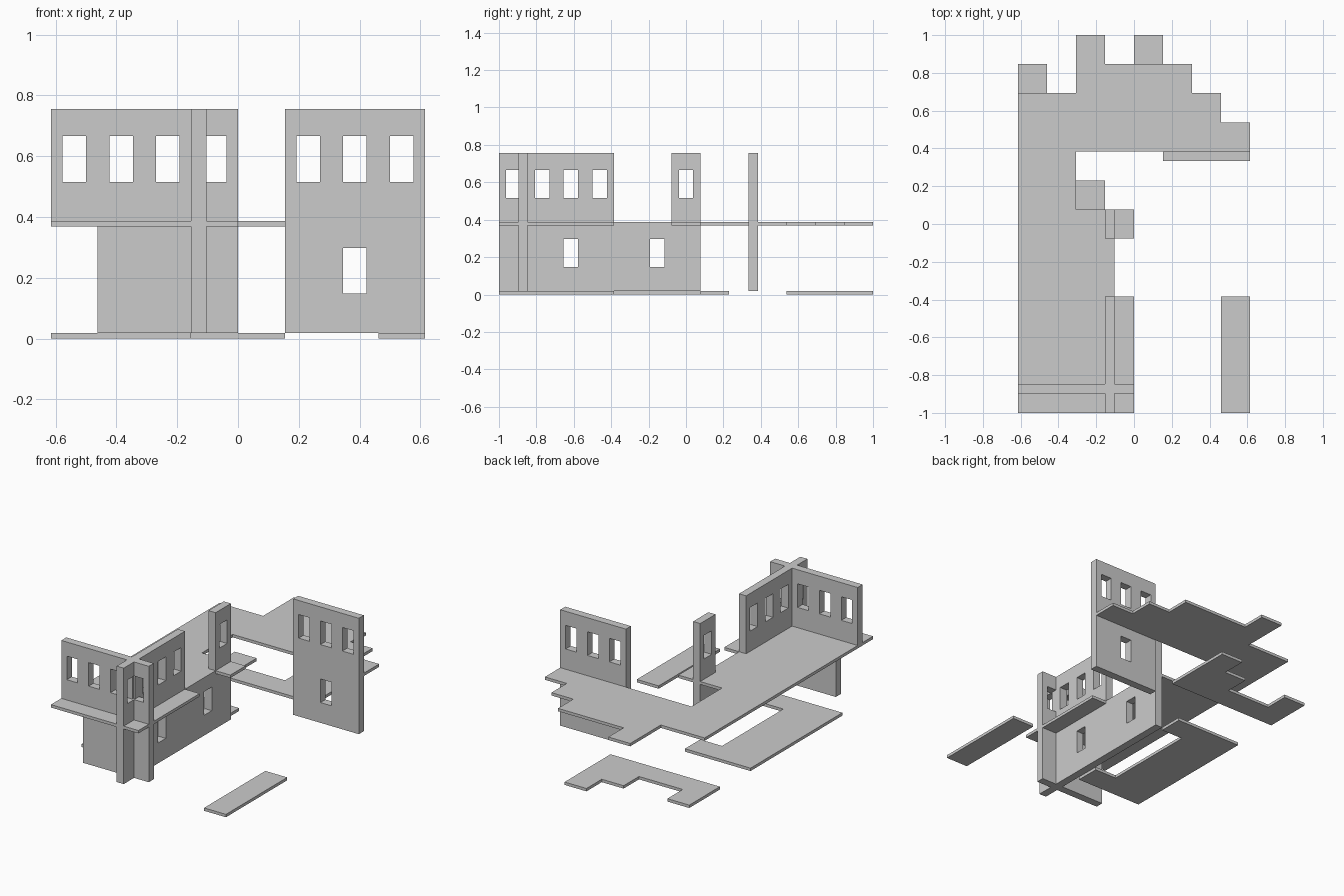
import bpy, bmesh, math
from mathutils import Matrix, Vector

if "Cube" in bpy.data.objects:
    bpy.data.objects.remove(bpy.data.objects["Cube"])

C = 2 / 13            # plan cell size
X0, Y0 = -4 * C, -1.0  # plan corner
SLAB = 0.0185         # slab thickness
STOREY = 0.3685       # floor to floor
WALL = 0.05           # wall thickness


def plate(name, us, vs, keep, depth, matrix):
    """Flat grid of kept cells, thickened along local z, then placed."""
    bm = bmesh.new()
    grid = [[bm.verts.new((u, v, 0)) for v in vs] for u in us]
    for i in range(len(us) - 1):
        for j in range(len(vs) - 1):
            if keep(i, j):
                bm.faces.new((grid[i][j], grid[i + 1][j], grid[i + 1][j + 1], grid[i][j + 1]))
    bmesh.ops.delete(bm, geom=[v for v in bm.verts if not v.link_faces], context='VERTS')
    ext = bmesh.ops.extrude_face_region(bm, geom=bm.faces[:], use_keep_orig=True)
    top = [g for g in ext['geom'] if isinstance(g, bmesh.types.BMVert)]
    bmesh.ops.translate(bm, verts=top, vec=(0, 0, depth))
    bmesh.ops.dissolve_limit(bm, angle_limit=math.radians(1), verts=bm.verts[:], edges=bm.edges[:])
    bmesh.ops.transform(bm, matrix=matrix, verts=bm.verts[:])
    bmesh.ops.recalc_face_normals(bm, faces=bm.faces[:])
    me = bpy.data.meshes.new(name)
    bm.to_mesh(me)
    bm.free()
    ob = bpy.data.objects.new(name, me)
    bpy.context.collection.objects.link(ob)
    return ob


def slab(name, rows, z):
    """Floor slab from a plan, first text row is the back."""
    rows = rows.split()[::-1]
    us = [X0 + i * C for i in range(9)]
    vs = [Y0 + j * C for j in range(14)]
    plate(name, us, vs, lambda i, j: rows[j][i] == '#', SLAB, Matrix.Translation((0, 0, z)))


def wall(name, axis, line, start, cells, level):
    """Wall along an axis; 'o' is a cell with a window, '#' a blank cell."""
    z = SLAB + level * STOREY
    us = [0.0]
    for k in range(len(cells)):
        us += [(k + 0.25) * C, (k + 0.75) * C]
    us.append(len(cells) * C)
    vs = [0, 0.129, 0.279, STOREY]

    def keep(i, j):
        return not (i % 2 == 1 and j == 1 and cells[i // 2] == 'o')

    if axis == 'x':   # faces the front, thickness towards -y
        m = Matrix(((1, 0, 0, X0 + start * C), (0, 0, -1, Y0 + line * C), (0, 1, 0, z), (0, 0, 0, 1)))
    else:             # faces the right, thickness towards +x
        m = Matrix(((0, 0, 1, X0 + line * C), (1, 0, 0, Y0 + start * C), (0, 1, 0, z), (0, 0, 0, 1)))
    plate(name, us, vs, keep, WALL, m)


# Ground floor slabs
slab("ground_floor", """
....#...
#..##...
#####...
........
........
###.....
##......
##......
##......
##.....#
###....#
.......#
.......#""", 0)

# Upper floor slab
slab("upper_floor", """
..#.....
..####..
#######.
########
##......
##......
####....
###.....
###.....
####....
####....
####....
####....""", STOREY)

# Front walls (facing -y)
wall("front_wall_lower", 'x', 1, 1, "###", 0)
wall("front_wall_upper", 'x', 1, 0, "oooo", 1)
wall("rear_wall_lower", 'x', 9, 5, "#o#", 0)
wall("rear_wall_upper", 'x', 9, 5, "ooo", 1)

# Side walls (facing +x)
wall("side_wall_lower", 'y', 3, 0, "##o##o#", 0)
wall("side_wall_upper", 'y', 3, 0, "oooo", 1)
wall("side_pier_upper", 'y', 3, 6, "o", 1)
